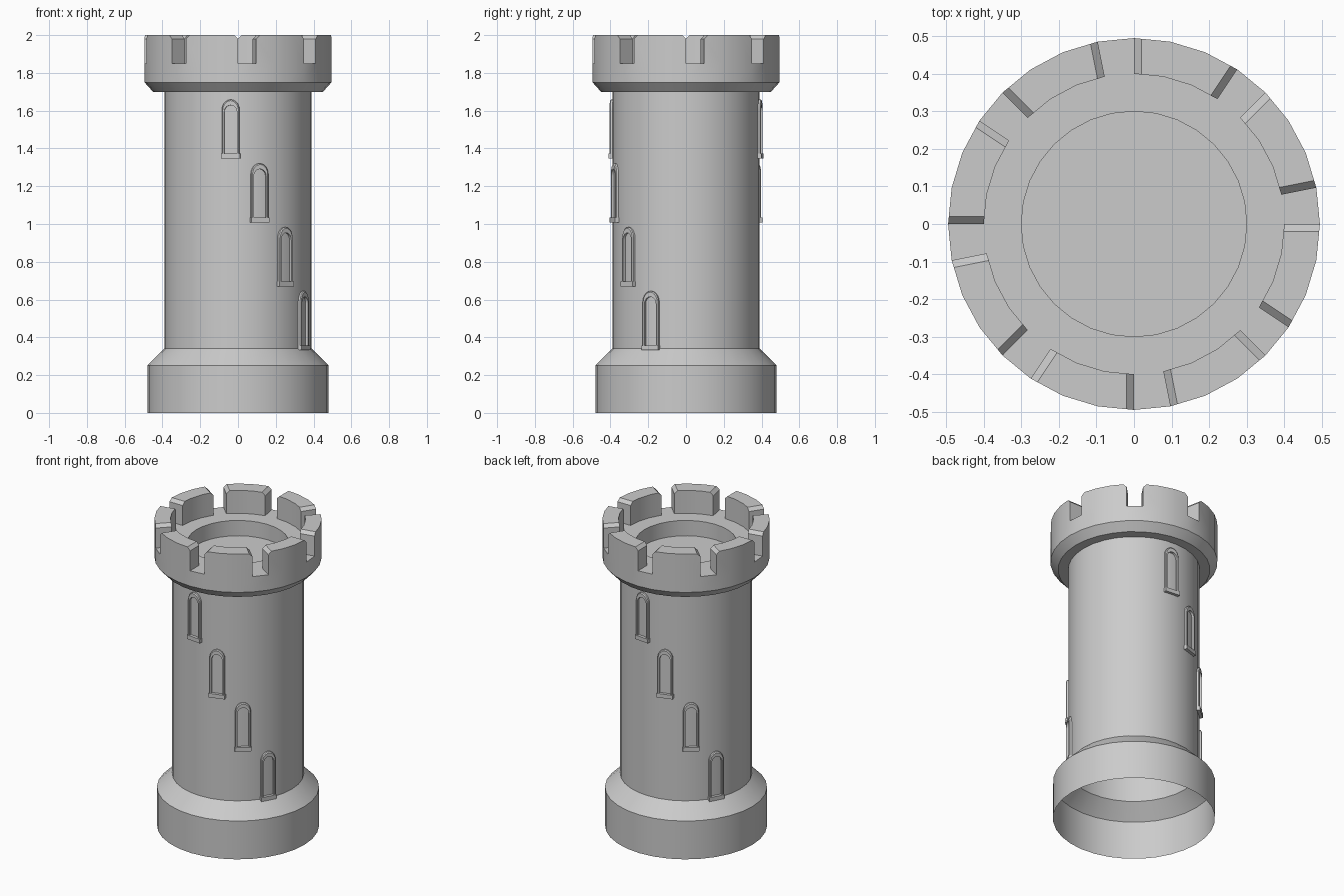
import bpy, bmesh
from math import sin, cos, pi, radians
from mathutils import Vector, Matrix

if "Cube" in bpy.data.objects:
    bpy.data.objects.remove(bpy.data.objects["Cube"])

SEG = 32
STEP = 2 * pi / SEG
R_IN, R_OUT, Z_WALK, Z_CHAM, Z_TOP = 0.40, 0.495, 1.85, 1.98, 2.0


def ring_point(r, i, z):
    return Vector((r * cos(i * STEP), r * sin(i * STEP), z))


def finish(bm, name, smooth=True):
    bmesh.ops.remove_doubles(bm, verts=bm.verts, dist=1e-5)
    bmesh.ops.recalc_face_normals(bm, faces=bm.faces)
    mesh = bpy.data.meshes.new(name)
    bm.to_mesh(mesh)
    bm.free()
    ob = bpy.data.objects.new(name, mesh)
    bpy.context.collection.objects.link(ob)
    if smooth:
        bpy.ops.object.select_all(action='DESELECT')
        ob.select_set(True)
        bpy.context.view_layer.objects.active = ob
        bpy.ops.object.shade_smooth_by_angle(angle=radians(25))
    return ob


# Tower body: lathed shell, open underneath, with sunken roof floor
bm = bmesh.new()


def face(pts):
    bm.faces.new([bm.verts.new(p) for p in pts])


profile = [(0.48, 0), (0.48, 0.25), (0.39, 0.34), (0.39, 1.70), (0.45, 1.70),
           (R_OUT, 1.75), (R_OUT, Z_WALK), (R_IN, Z_WALK), (0.30, Z_WALK), (0.30, 1.75)]
for (r0, z0), (r1, z1) in zip(profile, profile[1:]):
    for i in range(SEG):
        under_merlon = (r0, r1) == (R_OUT, R_IN) and i % 4 != 0
        if not under_merlon:
            face([ring_point(r0, i, z0), ring_point(r0, i + 1, z0),
                  ring_point(r1, i + 1, z1), ring_point(r1, i, z1)])
face([ring_point(0.30, i, 1.75) for i in range(SEG)])


# Battlements: eight merlons, three segments long, chamfered at both ends
def top_pts(r, i, start):
    a, b = ring_point(r, start, Z_TOP), ring_point(r, start + 3, Z_TOP)
    if i == start:
        return a + (ring_point(r, i + 1, Z_TOP) - a).normalized() * 0.02
    if i == start + 3:
        return b + (ring_point(r, i - 1, Z_TOP) - b).normalized() * 0.02
    return ring_point(r, i, Z_TOP)


for k in range(8):
    s = 4 * k + 1
    for i in range(s, s + 3):
        for r in (R_IN, R_OUT):
            pts = [ring_point(r, i, Z_WALK), ring_point(r, i + 1, Z_WALK)]
            if i == s + 2:
                pts.append(ring_point(r, i + 1, Z_CHAM))
            pts += [top_pts(r, i + 1, s), top_pts(r, i, s)]
            if i == s:
                pts.append(ring_point(r, i, Z_CHAM))
            face(pts)
        face([top_pts(R_OUT, i, s), top_pts(R_OUT, i + 1, s),
              top_pts(R_IN, i + 1, s), top_pts(R_IN, i, s)])
    for e in (s, s + 3):
        face([ring_point(R_IN, e, Z_WALK), ring_point(R_OUT, e, Z_WALK),
              ring_point(R_OUT, e, Z_CHAM), ring_point(R_IN, e, Z_CHAM)])
        face([ring_point(R_IN, e, Z_CHAM), ring_point(R_OUT, e, Z_CHAM),
              top_pts(R_OUT, e, s), top_pts(R_IN, e, s)])
finish(bm, "tower_body")


# Arched windows: local x = across, y = outward (negative), z = up
def arch(half, z0, spring, rise, y):
    pts = [Vector((half, y, z0))]
    pts += [Vector((half * cos(a * pi / 10), y, spring + rise * sin(a * pi / 10)))
            for a in range(11)]
    return pts + [Vector((-half, y, z0))]


def window(name, angle, z):
    bm = bmesh.new()
    loops = [arch(0.047, 0.0, 0.255, 0.057, -0.380),
             arch(0.047, 0.0, 0.255, 0.057, -0.398),
             arch(0.042, 0.0, 0.253, 0.053, -0.403),
             arch(0.034, 0.0, 0.245, 0.037, -0.403),
             arch(0.034, 0.0, 0.245, 0.037, -0.380)]
    rows = [[bm.verts.new(p) for p in l] for l in loops]
    for a, b in zip(rows, rows[1:]):
        for j in range(len(a) - 1):
            bm.faces.new((a[j], a[j + 1], b[j + 1], b[j]))
    # sill
    m = Matrix.Translation((0, -0.393, 0.012)) @ Matrix.Diagonal((0.10, 0.028, 0.026, 1))
    bmesh.ops.create_cube(bm, size=1, matrix=m)
    ob = finish(bm, name)
    ob.location.z = z
    ob.rotation_euler.z = angle


# Two opposite stairs of four windows
for side in range(2):
    for n in range(4):
        window(f"window_{side}_{n}", side * pi + radians(-5.625 + 22.5 * n), 1.347 - 0.338 * n)
